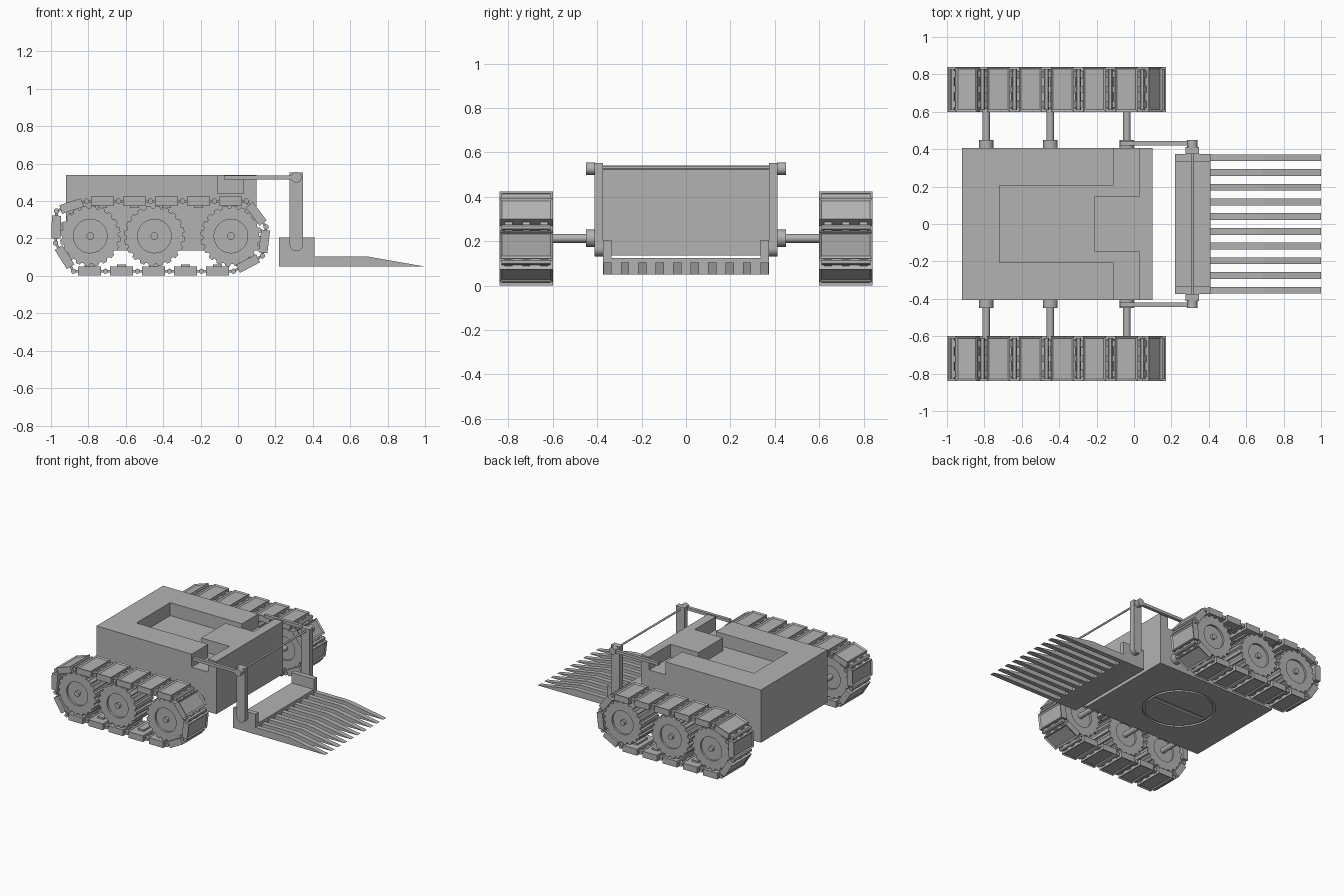
import bpy
import bmesh
from math import cos, sin, pi
from mathutils import Matrix, Vector

if "Cube" in bpy.data.objects:
    bpy.data.objects.remove(bpy.data.objects["Cube"], do_unlink=True)

grey = bpy.data.materials.new("plain grey")
grey.use_nodes = True
grey.diffuse_color = (0.45, 0.45, 0.45, 1)
grey.node_tree.nodes["Principled BSDF"].inputs["Base Color"].default_value = grey.diffuse_color


def finish(name, bm, smooth=False):
    bmesh.ops.recalc_face_normals(bm, faces=bm.faces)
    mesh = bpy.data.meshes.new(name)
    bm.to_mesh(mesh)
    bm.free()
    mesh.materials.append(grey)
    ob = bpy.data.objects.new(name, mesh)
    bpy.context.collection.objects.link(ob)
    if smooth:
        bpy.ops.object.select_all(action='DESELECT')
        ob.select_set(True)
        bpy.context.view_layer.objects.active = ob
        bpy.ops.object.shade_smooth_by_angle()
    return ob


def add_box(bm, size, matrix):
    made = bmesh.ops.create_cube(bm, size=1, matrix=matrix @ Matrix.Diagonal((*size, 1)))
    return {f for v in made["verts"] for f in v.link_faces}


def box(name, lo, hi):
    lo, hi = Vector(lo), Vector(hi)
    bm = bmesh.new()
    add_box(bm, hi - lo, Matrix.Translation((lo + hi) / 2))
    return finish(name, bm)


def prism(name, points, start, end, axis="y", smooth=False):
    """Extrude an outline along y (points are x, z) or z (points are x, y)."""
    bm = bmesh.new()
    verts = [bm.verts.new((a, start, b) if axis == "y" else (a, b, start)) for a, b in points]
    face = bm.faces.new(verts)
    out = bmesh.ops.extrude_face_region(bm, geom=[face])["geom"]
    move = (0, end - start, 0) if axis == "y" else (0, 0, end - start)
    bmesh.ops.translate(bm, verts=[g for g in out if isinstance(g, bmesh.types.BMVert)], vec=move)
    return finish(name, bm, smooth)


def circle(x, z, r, n=24):
    return [(x + r * cos(2 * pi * i / n), z + r * sin(2 * pi * i / n)) for i in range(n)]


def rod(name, x, z, r, y0, y1):
    return prism(name, circle(x, z, r), y0, y1, smooth=True)


def cut(target, cutter):
    mod = target.modifiers.new("cut", 'BOOLEAN')
    mod.operation = 'DIFFERENCE'
    mod.solver = 'EXACT'
    mod.object = cutter
    cutter.hide_render = True
    cutter.hide_set(True)
    return cutter


# Body with a stepped tray in the top, open at both sides
W, TOP, BOTTOM = 0.405, 0.54, 0.135
body = box("body", (-0.92, -W, BOTTOM), (0.10, W, TOP))
half = [(-0.21, 0.148), (0.03, 0.148), (0.03, 0.5), (-0.11, 0.5), (-0.11, 0.205), (-0.72, 0.205)]
tray = half + [(x, -y) for x, y in reversed(half)]
cut(body, prism("tray_cutter", tray, 0.44, 0.6, "z"))

# Round hatch with a centre slot in the underside
HATCH_X, GROOVE = -0.41, BOTTOM + 0.012
ring = prism("hatch_ring_cutter", circle(HATCH_X, 0, 0.257, 48), BOTTOM - 0.02, GROOVE, "z")
cut(ring, prism("hatch_core_cutter", circle(HATCH_X, 0, 0.238, 48), BOTTOM - 0.05, GROOVE + 0.05, "z"))
cut(body, ring)
cut(body, box("hatch_slot_cutter", (HATCH_X - 0.225, -0.016, BOTTOM - 0.02),
              (HATCH_X + 0.225, 0.016, GROOVE)))

# Track joint positions, clockwise from the top rear
PITCH = 0.171
joints = [(-0.81 + PITCH * i, 0.40) for i in range(6)]
joints += [(0.15, 0.262), (0.131, 0.107)]
joints += [(-0.024 - PITCH * i, 0.025) for i in range(6)]
joints += [(-0.975, 0.175), (-0.97, 0.347)]
WHEELS, AXLE_Z = (-0.79, -0.447, -0.038), 0.213


def gear_outline(x, z, teeth=20):
    pts = []
    for i in range(teeth):
        for frac, r in ((0, 0.150), (0.3, 0.150), (0.42, 0.163), (0.88, 0.163)):
            a = 2 * pi * (i + frac) / teeth
            pts.append((x + r * cos(a), z + r * sin(a)))
    return pts


for side, tag in ((1, "left"), (-1, "right")):
    mid = side * 0.72

    # Track links: recessed pads, inner guide teeth and hinge lugs
    bm = bmesh.new()
    for a, b in zip(joints, joints[1:] + joints[:1]):
        p, q = Vector((a[0], mid, a[1])), Vector((b[0], mid, b[1]))
        d = (q - p).normalized()
        n = Vector((-d.z, 0, d.x))
        turn = Matrix((d, (0, 1, 0), n)).transposed().to_4x4()
        frame = Matrix.Translation((p + q) / 2) @ turn
        faces = add_box(bm, (0.122, 0.24, 0.048), frame)
        bm.normal_update()
        outer = [f for f in faces if f.normal.dot(n) > 0.9]
        bmesh.ops.inset_region(bm, faces=outer, thickness=0.016, depth=-0.008)
        add_box(bm, (0.05, 0.12, 0.014), frame @ Matrix.Translation((0, 0, -0.03)))
        for y in (-0.08, 0, 0.08):
            add_box(bm, ((q - p).length, 0.035, 0.014), frame @ Matrix.Translation((0, y, 0)))
    finish(tag + "_track_links", bm)

    # Hinge pins between the links
    bm = bmesh.new()
    for x, z in joints:
        m = Matrix.Translation((x, mid, z)) @ Matrix.Rotation(pi / 2, 4, 'X')
        bmesh.ops.create_cone(bm, cap_ends=True, segments=12, radius1=0.014, radius2=0.014,
                              depth=0.22, matrix=m)
    finish(tag + "_track_pins", bm, True)

    # Toothed wheels with dished faces, axles and collars
    for i, x in enumerate(WHEELS):
        wheel = prism(f"{tag}_wheel_{i + 1}", gear_outline(x, AXLE_Z), side * 0.615, side * 0.825)
        for y0, y1 in ((0.58, 0.63), (0.81, 0.86)):
            cut(wheel, prism("wheel_dish_cutter", circle(x, AXLE_Z, 0.09, 32), side * y0, side * y1))
        rod(f"{tag}_axle_{i + 1}", x, AXLE_Z, 0.02, side * 0.39, side * 0.83)
        rod(f"{tag}_axle_collar_{i + 1}", x, AXLE_Z, 0.039, side * 0.40, side * 0.45)

    # Lift post with rounded foot, pivot and push arm
    r, px = 0.036, 0.312
    foot = [(px + r * cos(pi + pi * i / 12), 0.168 + r * sin(pi + pi * i / 12)) for i in range(13)]
    prism(tag + "_lift_post", foot + [(px + r, 0.553), (px - r, 0.553)], side * 0.373, side * 0.413)
    rod(tag + "_lift_pivot", px, 0.527, 0.028, side * 0.41, side * 0.45)
    box(tag + "_lift_arm", (-0.075, side * 0.433 - 0.012, 0.515), (px, side * 0.433 + 0.012, 0.537))

    # Fork side cheek
    box(tag + "_fork_cheek", (0.22, side * 0.354 - 0.019, 0.05), (0.41, side * 0.354 + 0.019, 0.205))

# Cross rod, fork base and tapered tines
rod("lift_cross_rod", 0.312, 0.531, 0.007, -0.38, 0.38)
box("fork_base", (0.22, -0.336, 0.05), (0.41, 0.336, 0.125))
for i in range(10):
    y = -0.354 + i * 0.708 / 9
    prism(f"fork_tine_{i + 1}", [(0.40, 0.05), (1.0, 0.05), (0.69, 0.104), (0.40, 0.104)],
          y - 0.0185, y + 0.0185)
